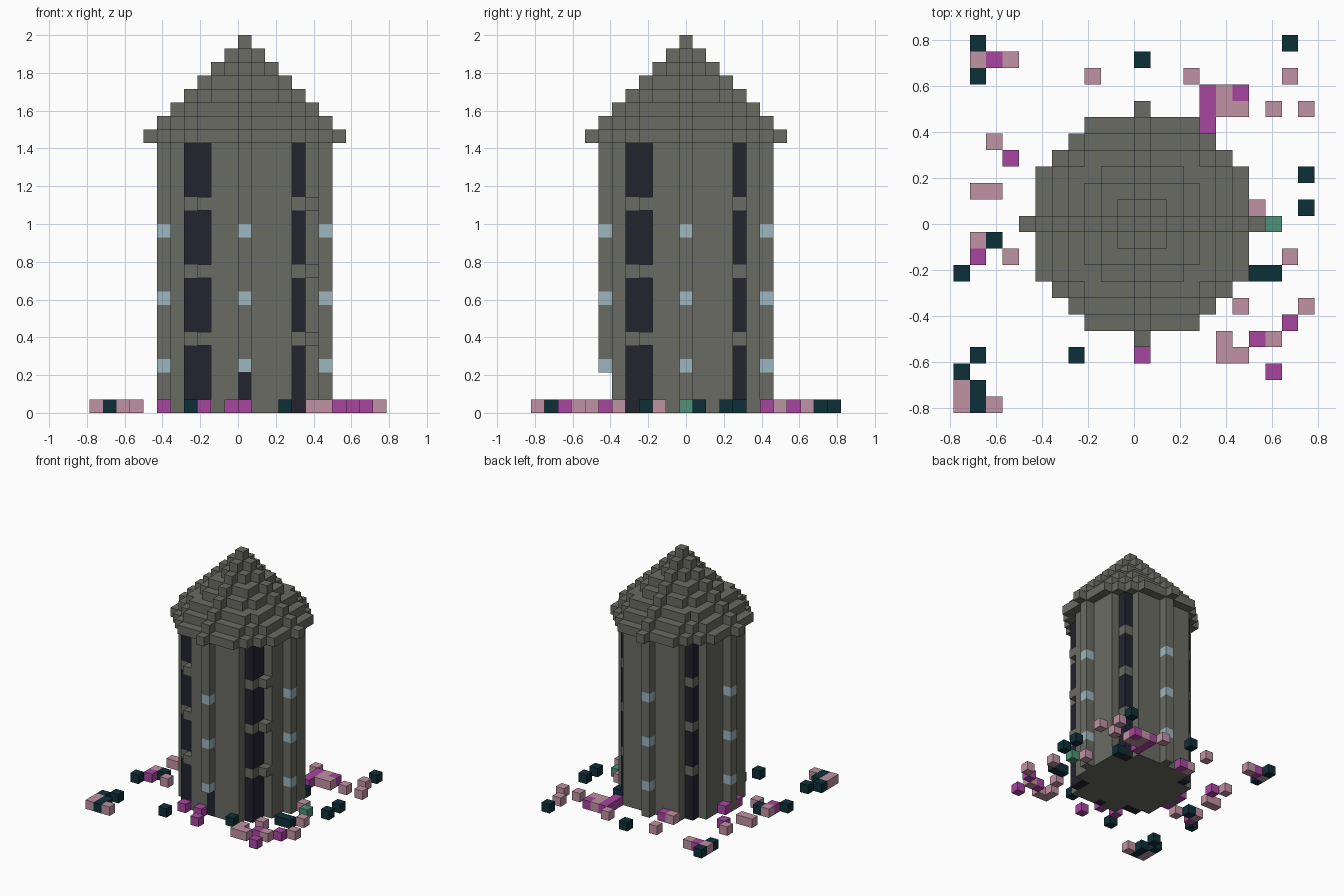
import bpy
import bmesh
from mathutils import Vector

if "Cube" in bpy.data.objects:
    bpy.data.objects.remove(bpy.data.objects["Cube"], do_unlink=True)

HEIGHT = 28                 # tower height in blocks
U = 2 / HEIGHT              # block size
WALL_TOP = 20
WALL_R = 6


def material(name, rgb):
    """Flat material from display-space 0-255 values."""
    lin = []
    for c in rgb:
        c /= 255
        lin.append(c / 12.92 if c <= 0.04045 else ((c + 0.055) / 1.055) ** 2.4)
    color = (*lin, 1)
    m = bpy.data.materials.new(name)
    m.use_nodes = True
    m.diffuse_color = color
    bsdf = next(n for n in m.node_tree.nodes if n.type == 'BSDF_PRINCIPLED')
    bsdf.inputs["Base Color"].default_value = color
    bsdf.inputs["Roughness"].default_value = 0.9
    return m


stone = material("grey stone", (106, 107, 99))
dark = material("dark navy", (35, 35, 47))
glass = material("pale blue glass", (156, 182, 191))
pink = material("dusty pink", (192, 146, 163))
magenta = material("magenta", (168, 70, 160))
teal = material("deep teal", (13, 48, 56))
green = material("sea green", (77, 146, 120))


def disc(r):
    """Grid cells inside a circle."""
    span = range(-r, r + 1)
    return [(i, j) for i in span for j in span if i * i + j * j <= r * r]


# Every block of the model: cell -> part name
cells = {}


def plant(part, spots):
    """Put single blocks of one part on the ground."""
    for i, j in spots:
        cells[i, j, 0] = part


# Round wall
for k in range(WALL_TOP):
    for i, j in disc(WALL_R):
        cells[i, j, k] = "tower_wall"

# Stepped conical roof
for step, r in enumerate(range(WALL_R + 1, -1, -1)):
    for i, j in disc(r):
        cells[i, j, WALL_TOP + step] = "roof"

# Tall dark slits on the four diagonals, split by stone bands
for k in range(WALL_TOP):
    if k % 5 == 0 and k > 0:
        continue
    for i in (-4, 4):
        for j in (-4, 4):
            cells[i, j, k] = "dark_slits"
    # two of the slits have a recessed half
    for gap, back in (((5, -3), (4, -3)), ((-3, -5), (-3, -4))):
        cells.pop((*gap, k))
        cells[(*back, k)] = "dark_slits"

# Small windows on the four ribs
for k in (3, 8, 13):
    for i, j in ((WALL_R, 0), (-WALL_R, 0), (0, WALL_R), (0, -WALL_R)):
        cells[i, j, k] = "windows"

# Doorway at the front
for k in range(3):
    cells.pop((0, -WALL_R, k))
    cells[0, 1 - WALL_R, k] = "doorway"

# Plants scattered around the foot
plant("pink_flowers", [
    (-10, 10), (-8, 10), (-3, 9), (3, 9), (9, 9), (5, 8), (5, 7), (6, 7), (8, 7),
    (10, 7), (-3, 6), (-9, 5), (-10, 2), (-9, 2), (7, 1), (-10, -1), (-8, -2),
    (9, -2), (6, -5), (10, -5), (5, -7), (8, -7), (5, -8), (6, -8), (-11, -10),
    (-11, -11), (-9, -11)])
plant("magenta_flowers", [
    (-9, 10), (4, 8), (6, 8), (4, 7), (4, 6), (-2, 6), (-8, 4), (-6, 1), (-6, -1),
    (-10, -2), (-3, -6), (-1, -6), (9, -6), (7, -7), (0, -8), (8, -9)])
plant("teal_bushes", [
    (-10, 11), (9, 11), (0, 10), (-10, 9), (5, 4), (10, 3), (10, 1), (-9, -1),
    (-11, -3), (7, -3), (8, -3), (3, -6), (-10, -8), (-4, -8), (-11, -9),
    (-10, -10), (-10, -11)])
plant("green_bush", [(8, 0)])

AXES = [Vector(a) * s for a in ((1, 0, 0), (0, 1, 0), (0, 0, 1)) for s in (1, -1)]


def build(name, mat):
    """Make one part from the exposed faces of its blocks."""
    bm = bmesh.new()
    for cell, part in cells.items():
        if part != name:
            continue
        # x cells start on the axis, y cells are centred on it
        center = Vector(cell) + Vector((0.5, 0, 0.5))
        for n in AXES:
            if tuple(int(c + d) for c, d in zip(cell, n)) in cells:
                continue
            a = Vector((n.y, n.z, n.x)) / 2
            b = n.cross(a)
            mid = center + n / 2
            corners = (mid - a - b, mid + a - b, mid + a + b, mid - a + b)
            bm.faces.new([bm.verts.new(c * U) for c in corners])
    bmesh.ops.remove_doubles(bm, verts=bm.verts, dist=U / 100)
    mesh = bpy.data.meshes.new(name)
    bm.to_mesh(mesh)
    bm.free()
    mesh.materials.append(mat)
    bpy.context.collection.objects.link(bpy.data.objects.new(name, mesh))


for part, mat in (("tower_wall", stone), ("roof", stone), ("dark_slits", dark),
                  ("doorway", dark), ("windows", glass), ("pink_flowers", pink),
                  ("magenta_flowers", magenta), ("teal_bushes", teal),
                  ("green_bush", green)):
    build(part, mat)
